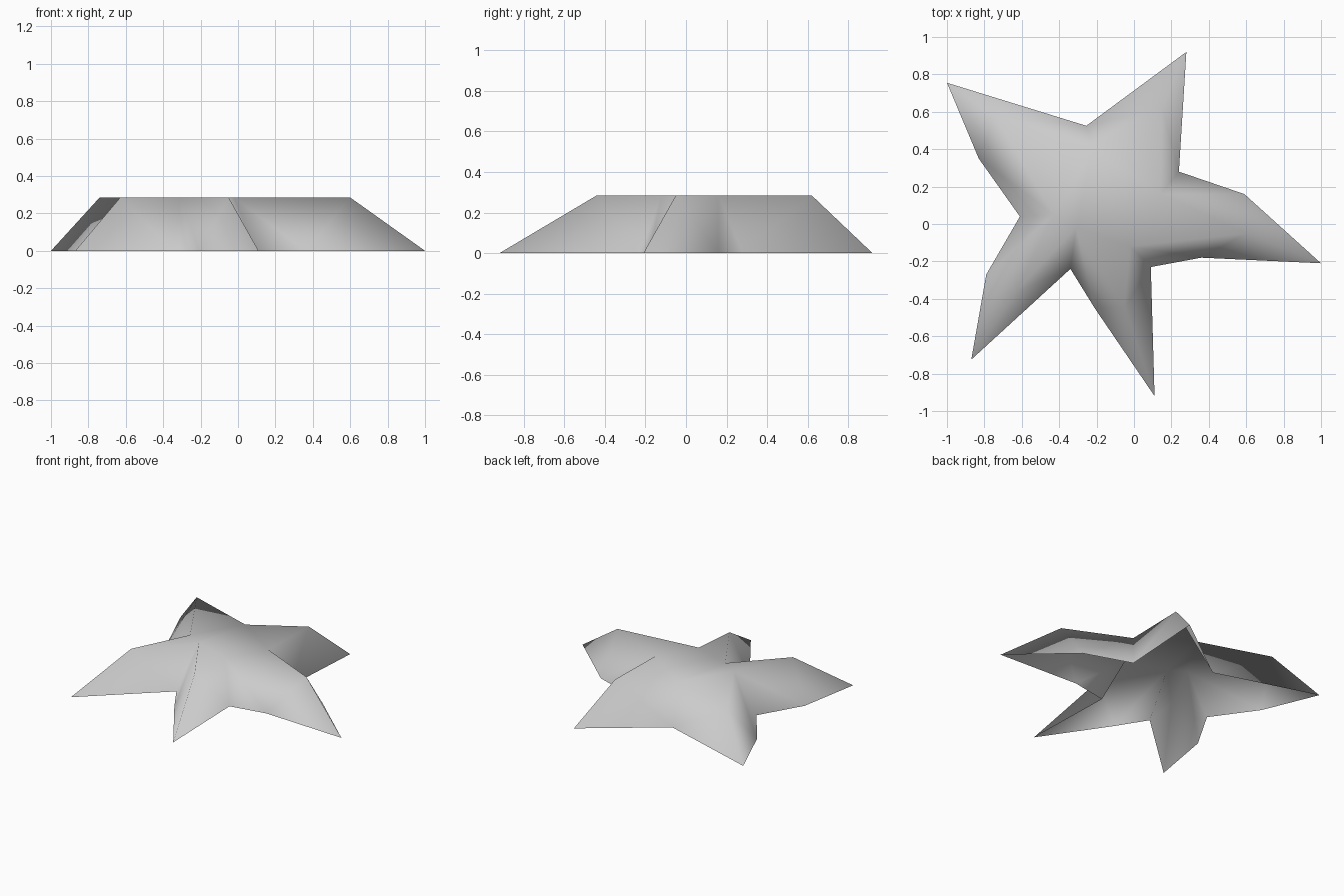
import bpy
import bmesh

cube = bpy.data.objects.get("Cube")
if cube:
    bpy.data.objects.remove(cube, do_unlink=True)

HEIGHT = 0.285

# Corners clockwise from above: (rim point, matching point on the raised top).
# Arm tips and valleys alternate; a corner without a top point is a bulge in the rim.
corners = [
    ((-1.0, 0.755), (-0.74, 0.57)),      # back right arm
    ((-0.255, 0.525), (-0.22, 0.40)),
    ((0.28, 0.92), (0.15, 0.62)),        # back left arm
    ((0.24, 0.28), (0.14, 0.16)),
    ((0.59, 0.16), None),
    ((1.0, -0.21), (0.60, -0.05)),       # left arm
    ((0.36, -0.18), None),
    ((0.09, -0.23), (-0.02, -0.12)),
    ((0.11, -0.92), (-0.05, -0.44)),     # front arm
    ((-0.21, -0.45), None),
    ((-0.34, -0.24), (-0.31, -0.02)),
    ((-0.87, -0.725), (-0.63, -0.36)),   # front right arm
    ((-0.79, -0.27), None),
    ((-0.61, 0.04), (-0.43, 0.05)),
    ((-0.83, 0.35), None),
]

bm = bmesh.new()
rim = [bm.verts.new((*low, 0)) for low, high in corners]
top = [bm.verts.new((*high, HEIGHT)) if high else None for low, high in corners]

# Sloping walls, open underneath
count = len(corners)
for i in range(count):
    j = (i + 1) % count
    if top[i] and top[j]:
        bm.faces.new((rim[i], top[i], top[j], rim[j]))
    elif top[i]:
        k = (i + 2) % count
        bm.faces.new((rim[i], top[i], rim[j]))
        bm.faces.new((rim[j], top[i], top[k]))
        bm.faces.new((rim[j], top[k], rim[k]))

# Flat star-shaped top
cap = bm.faces.new([v for v in reversed(top) if v])
bm.normal_update()
if cap.normal.z < 0:
    bmesh.ops.reverse_faces(bm, faces=bm.faces[:])
bmesh.ops.triangulate(bm, faces=bm.faces[:])
for face in bm.faces:
    face.smooth = True

mesh = bpy.data.meshes.new("star_shell")
bm.to_mesh(mesh)
bm.free()
star = bpy.data.objects.new("star_shell", mesh)
bpy.context.collection.objects.link(star)

# Plain grey surface
grey = bpy.data.materials.new("light_grey")
grey.use_nodes = True
colour = (0.6, 0.6, 0.6, 1)
grey.diffuse_color = colour
grey.node_tree.nodes["Principled BSDF"].inputs["Base Color"].default_value = colour
mesh.materials.append(grey)
